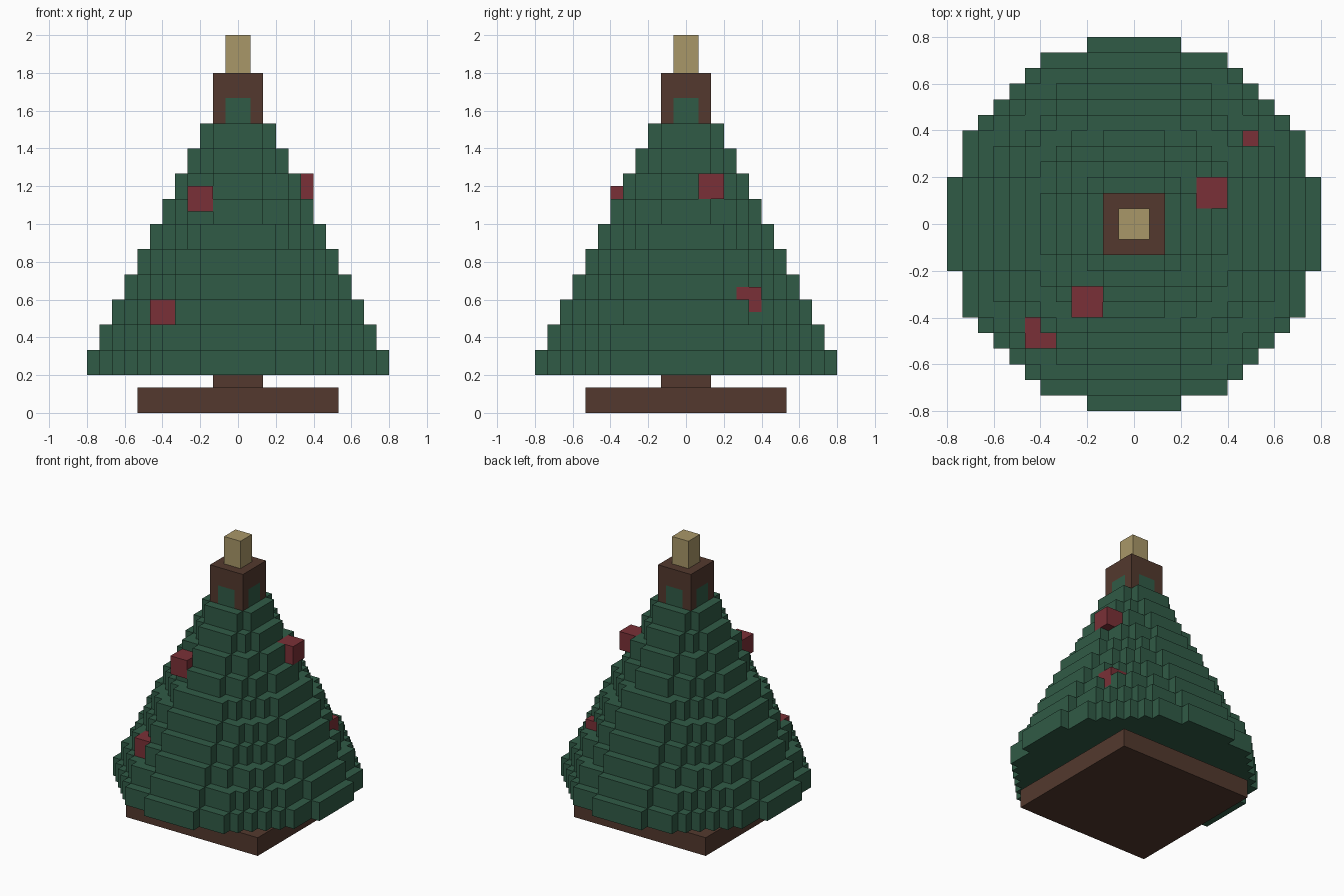
import bpy, bmesh

if "Cube" in bpy.data.objects:
    bpy.data.objects.remove(bpy.data.objects["Cube"])

V = 2 / 30  # one block


def block(x0, x1, y0, y1, z0, z1):
    return {(x, y, z) for x in range(x0, x1) for y in range(y0, y1) for z in range(z0, z1)}


def disc(r, z0, z1):
    return {c for c in block(-r, r, -r, r, z0, z1)
            if (c[0] + .5) ** 2 + (c[1] + .5) ** 2 <= r * r}


def srgb(*rgb):
    return tuple(((c / 255 + .055) / 1.055) ** 2.4 for c in rgb) + (1,)


def rectangles(cells):
    """Merge unit squares into larger rectangles."""
    cells = set(cells)
    while cells:
        u, v = min(cells)
        u1, v1 = u + 1, v + 1
        while (u, v1) in cells:
            v1 += 1
        while all((u1, k) in cells for k in range(v, v1)):
            u1 += 1
        cells -= {(i, j) for i in range(u, u1) for j in range(v, v1)}
        yield u, v, u1, v1


def build(name, cells, solid, color):
    """Mesh only the exposed sides of the part's blocks."""
    planes = {}
    for c in cells:
        for axis in range(3):
            for side in (0, 1):
                n = list(c)
                n[axis] += 2 * side - 1
                if tuple(n) not in solid:
                    key = (axis, side, c[axis] + side)
                    planes.setdefault(key, set()).add((c[(axis + 1) % 3], c[(axis + 2) % 3]))
    bm = bmesh.new()
    verts = {}
    for (axis, side, d), squares in planes.items():
        for u, v, u1, v1 in rectangles(squares):
            ring = [(u, v), (u1, v), (u1, v1), (u, v1)]
            face = []
            for a, b in (ring if side else ring[::-1]):
                p = [0, 0, 0]
                p[axis], p[(axis + 1) % 3], p[(axis + 2) % 3] = d, a, b
                p = tuple(p)
                if p not in verts:
                    verts[p] = bm.verts.new([k * V for k in p])
                face.append(verts[p])
            bm.faces.new(face)
    mesh = bpy.data.meshes.new(name)
    bm.to_mesh(mesh)
    bm.free()
    mat = bpy.data.materials.new(name + "_color")
    mat.diffuse_color = color
    mat.use_nodes = True
    mat.node_tree.nodes["Principled BSDF"].inputs["Base Color"].default_value = mat.diffuse_color
    mesh.materials.append(mat)
    bpy.context.collection.objects.link(bpy.data.objects.new(name, mesh))


BROWN, GREEN = srgb(83, 57, 46), srgb(48, 91, 70)
RED, GOLD = srgb(122, 48, 55), srgb(169, 151, 104)

# Foliage tiers shrink by one block every two blocks of height
foliage = set()
for i in range(11):
    foliage |= disc(12 - i, 3 + 2 * i, 5 + 2 * i)

# Low corners of the two-block ornaments
ornaments = {
    "ornament_front_upper": (-4, -6, 16),
    "ornament_front_lower": (-7, -8, 7),
    "ornament_right_upper": (4, 1, 17),
    "ornament_right_lower": (6, 4, 8),
}
parts = [(n, block(x, x + 2, y, y + 2, z, z + 2), RED) for n, (x, y, z) in ornaments.items()]
parts += [
    ("foliage", foliage, GREEN),
    ("base", block(-8, 8, -8, 8, 0, 2), BROWN),
    ("trunk", block(-2, 2, -2, 2, 2, 27), BROWN),
    ("tree_topper", block(-1, 1, -1, 1, 27, 30), GOLD),
]

# Earlier parts replace the blocks of later ones
solid = set().union(*(cells for _, cells, _ in parts))
used = set()
for name, cells, color in parts:
    build(name, cells - used, solid, color)
    used |= cells
